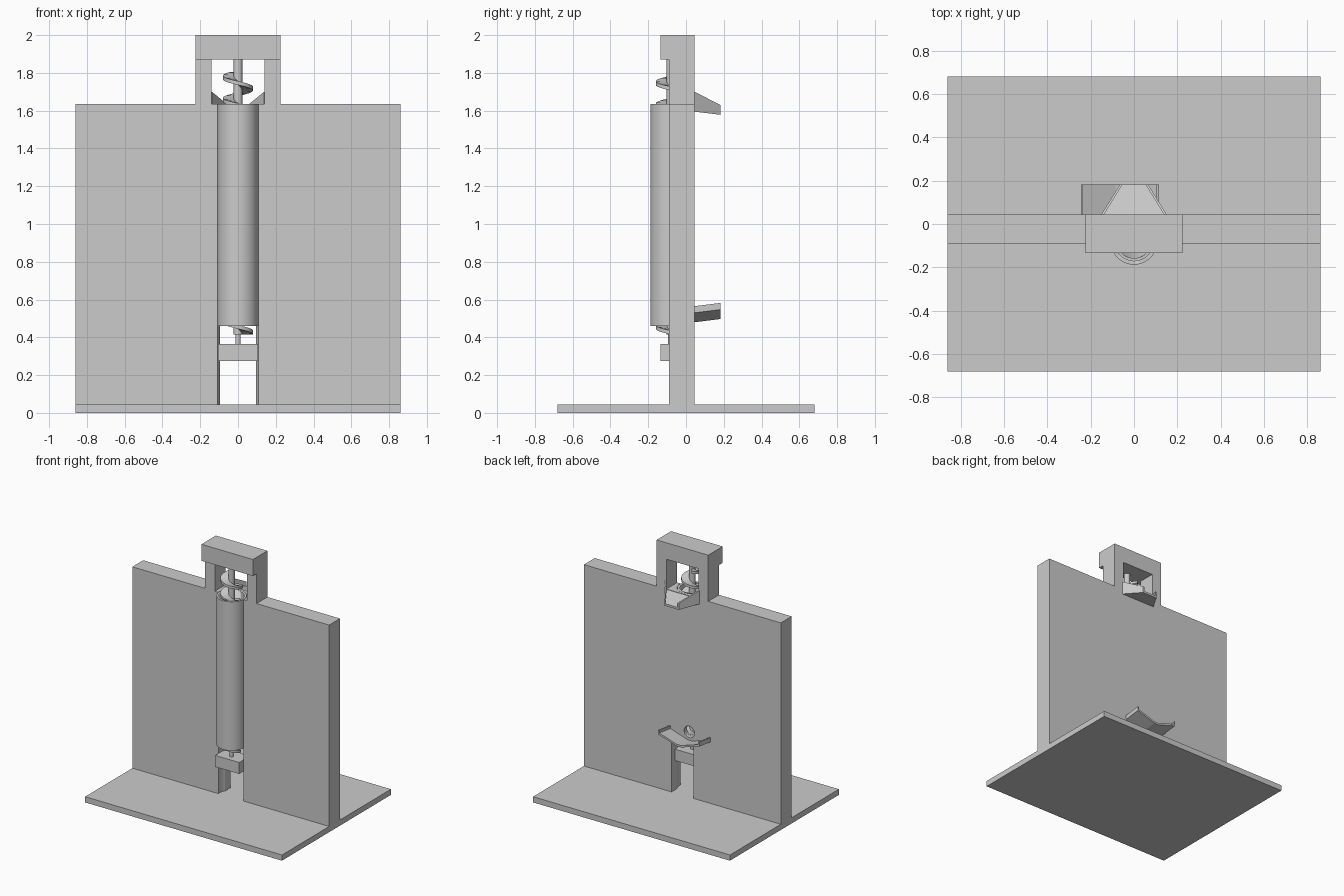
import bpy, bmesh, math

if "Cube" in bpy.data.objects:
    bpy.data.objects.remove(bpy.data.objects["Cube"])

gray = bpy.data.materials.new("light gray")
gray.diffuse_color = (0.6, 0.6, 0.6, 1)
gray.use_nodes = True
gray.node_tree.nodes["Principled BSDF"].inputs["Base Color"].default_value = gray.diffuse_color
AXIS_Y = -0.08  # lift screw axis


def finish(name, bm, smooth=False):
    bmesh.ops.recalc_face_normals(bm, faces=bm.faces)
    me = bpy.data.meshes.new(name)
    bm.to_mesh(me)
    bm.free()
    ob = bpy.data.objects.new(name, me)
    bpy.context.collection.objects.link(ob)
    me.materials.append(gray)
    if smooth:
        bpy.ops.object.select_all(action='DESELECT')
        ob.select_set(True)
        bpy.context.view_layer.objects.active = ob
        bpy.ops.object.shade_smooth_by_angle(angle=math.radians(35))
    return ob


def loft(name, sections, smooth=False):
    """Skin a row of matching closed sections and cap both ends."""
    bm = bmesh.new()
    rings = [[bm.verts.new(p) for p in s] for s in sections]
    n = len(rings[0])
    for a, b in zip(rings, rings[1:]):
        for i in range(n):
            j = (i + 1) % n
            bm.faces.new((a[i], a[j], b[j], b[i]))
    bm.faces.new(rings[0])
    bm.faces.new(rings[-1][::-1])
    return finish(name, bm, smooth)


def box(name, x0, x1, y0, y1, z0, z1):
    return loft(name, [[(x0, y0, z), (x1, y0, z), (x1, y1, z), (x0, y1, z)] for z in (z0, z1)])


def circle(r, z, n=48):
    return [(r * math.cos(2 * math.pi * i / n), AXIS_Y + r * math.sin(2 * math.pi * i / n), z)
            for i in range(n)]


def rod(name, r, z0, z1, n=48):
    return loft(name, [circle(r, z0, n), circle(r, z1, n)], True)


def cut(target, *cutters):
    for c in cutters:
        m = target.modifiers.new("cut", 'BOOLEAN')
        m.operation, m.solver, m.object = 'DIFFERENCE', 'EXACT', c
        bpy.context.view_layer.objects.active = target
        bpy.ops.object.modifier_apply(modifier=m.name)


# base and wall
box("base_plate", -0.86, 0.86, -0.68, 0.68, 0, 0.045)
wall = box("wall", -0.86, 0.86, -0.09, 0.045, 0.045, 1.635)

# lift tube
tube = rod("lift_tube", 0.108, 0.46, 1.635)

# cutters: tube channel, lower slot, ball inlet, tube core
bore = rod("bore_cutter", 0.11, 0.0, 1.7)
slot = box("slot_cutter", -0.095, 0.095, -0.2, 0.2, 0.0, 0.47)
core = rod("core_cutter", 0.09, 0.4, 1.7)
inlet = loft("inlet_cutter", [[(-0.06 + 0.045 * math.cos(a), y, 0.56 + 0.045 * math.sin(a))
                               for a in [math.tau * i / 32 for i in range(32)]]
                              for y in (-0.06, 0.1)])
cut(wall, bore, slot, inlet)
cut(tube, core, inlet)
for c in (bore, slot, core, inlet):
    bpy.data.objects.remove(c)

# upper frame
for s, side in ((-1, "left"), (1, "right")):
    xs = sorted((s * 0.14, s * 0.225))
    box(side + "_frame_leg", *xs, -0.09, 0.045, 1.635, 1.87)
box("top_beam", -0.225, 0.225, -0.135, 0.045, 1.87, 2.0)

# lower bearing block and screw shaft
box("bearing_block", -0.105, 0.105, -0.135, 0.0, 0.275, 0.365)
rod("shaft_pin", 0.014, 0.365, 0.415, 24)
rod("screw_shaft", 0.023, 0.415, 1.87, 24)

# helical flight, descending anticlockwise
sections = []
STEPS, TURNS = 370, 11.67
for i in range(STEPS + 1):
    t = i / STEPS
    a = math.radians(120) + math.tau * TURNS * t
    z = 1.795 - 1.37 * t
    sections.append([(r * math.cos(a), AXIS_Y + r * math.sin(a), z + dz)
                     for r, dz in ((0.018, -0.01), (0.08, -0.01), (0.08, 0.01), (0.018, 0.01))])
loft("screw_flight", sections, True)


# outlet funnel: tapering U channel behind the frame opening
def channel(hw, y, bottom, floor, top, t=0.012):
    return [(-hw, y, top), (-hw, y, bottom), (hw, y, bottom), (hw, y, top),
            (hw - t, y, top), (hw - t, y, floor), (t - hw, y, floor), (t - hw, y, top)]


loft("outlet_funnel", [channel(0.15, 0.045, 1.595, 1.632, 1.70),
                       channel(0.065, 0.183, 1.578, 1.595, 1.63)])

# inlet tray: shallow V trough with end lips, sloping towards the wall
tray = [(-0.245, 0.565), (-0.245, 0.53), (-0.085, 0.48), (-0.045, 0.48), (0.115, 0.53),
        (0.115, 0.565), (0.105, 0.565), (0.105, 0.543), (-0.045, 0.495), (-0.085, 0.495),
        (-0.235, 0.543), (-0.235, 0.565)]
loft("inlet_tray", [[(x, y, z + dz) for x, z in tray] for y, dz in ((0.045, 0), (0.183, 0.017))])
